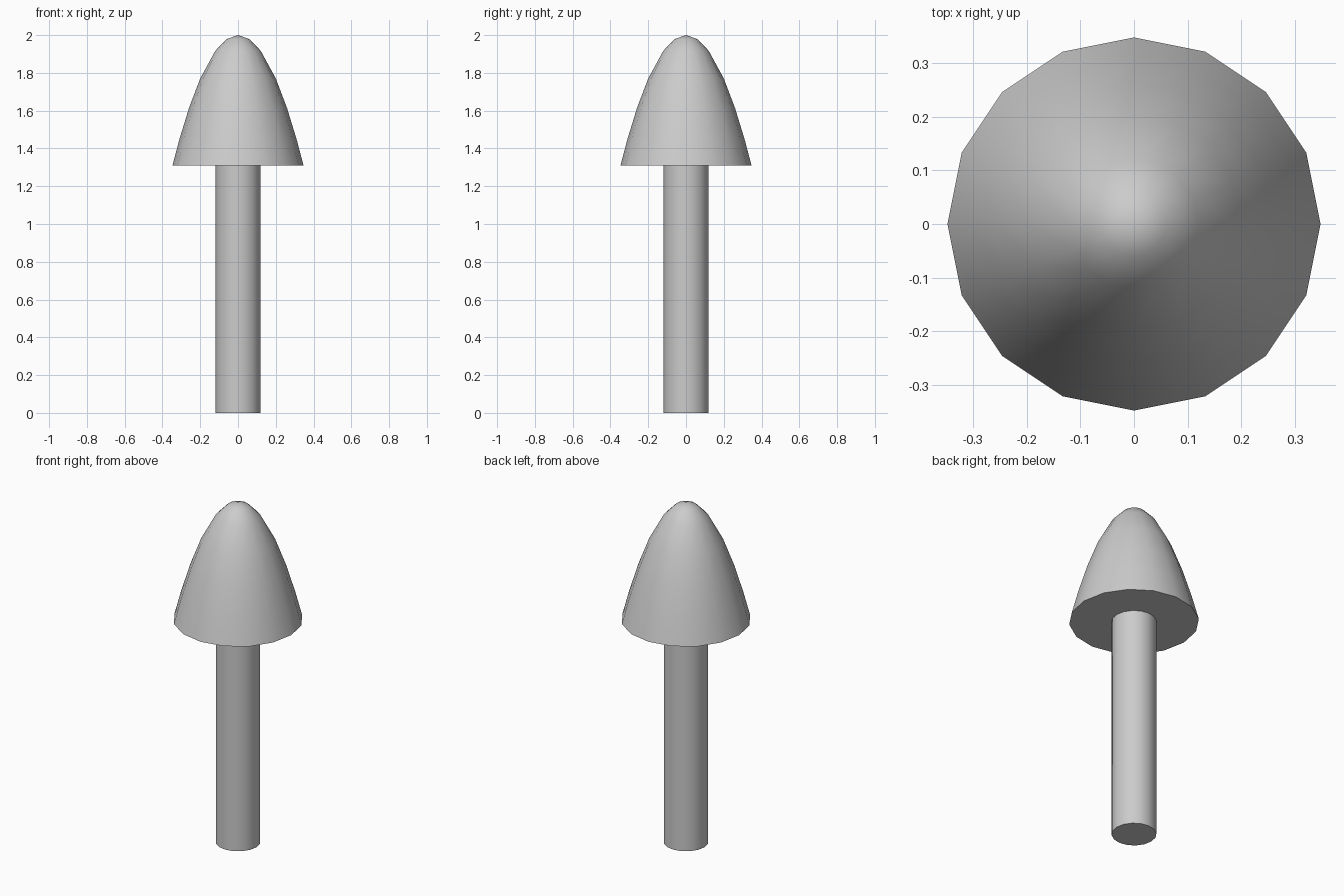
import bpy, math

cube = bpy.data.objects.get("Cube")
if cube:
    bpy.data.objects.remove(cube, do_unlink=True)

SIDES = 16
CAP_BASE, TOP, CAP_RADIUS, STEM_RADIUS = 1.31, 2.0, 0.347, 0.12

grey = bpy.data.materials.new("plain grey")
grey.use_nodes = True
colour = (0.6, 0.6, 0.6, 1)
grey.diffuse_color = colour
grey.node_tree.nodes["Principled BSDF"].inputs["Base Color"].default_value = colour


def finish(obj):
    obj.data.materials.append(grey)
    bpy.ops.object.select_all(action='DESELECT')
    obj.select_set(True)
    bpy.context.view_layer.objects.active = obj
    bpy.ops.object.shade_smooth_by_angle(angle=math.radians(40))


def lathe(name, rings, tip):
    """Closed solid turned from (radius, height) rings up to a single tip."""
    verts = [(r * math.cos(i * math.tau / SIDES), r * math.sin(i * math.tau / SIDES), z)
             for r, z in rings for i in range(SIDES)]
    faces = [tuple(reversed(range(SIDES)))]
    for k in range(len(rings) - 1):
        a, b = k * SIDES, (k + 1) * SIDES
        for i in range(SIDES):
            j = (i + 1) % SIDES
            faces.append((a + i, a + j, b + j, b + i))
    last = (len(rings) - 1) * SIDES
    faces += [(last + i, last + (i + 1) % SIDES, len(verts)) for i in range(SIDES)]
    verts.append((0, 0, tip))
    mesh = bpy.data.meshes.new(name)
    mesh.from_pydata(verts, [], faces)
    obj = bpy.data.objects.new(name, mesh)
    bpy.context.collection.objects.link(obj)
    return obj


# Bullet-shaped cap following a parabola
radii = [CAP_RADIUS, 0.31, 0.26, 0.2, 0.12, 0.06]
rings = [(r, TOP - (TOP - CAP_BASE) * (r / CAP_RADIUS) ** 2) for r in radii]
finish(lathe("cap", rings, TOP))

# Straight stem
bpy.ops.mesh.primitive_cylinder_add(vertices=SIDES, radius=STEM_RADIUS, depth=CAP_BASE,
                                    location=(0, 0, CAP_BASE / 2),
                                    rotation=(0, 0, math.pi / 2))
stem = bpy.context.object
stem.name = "stem"
finish(stem)
